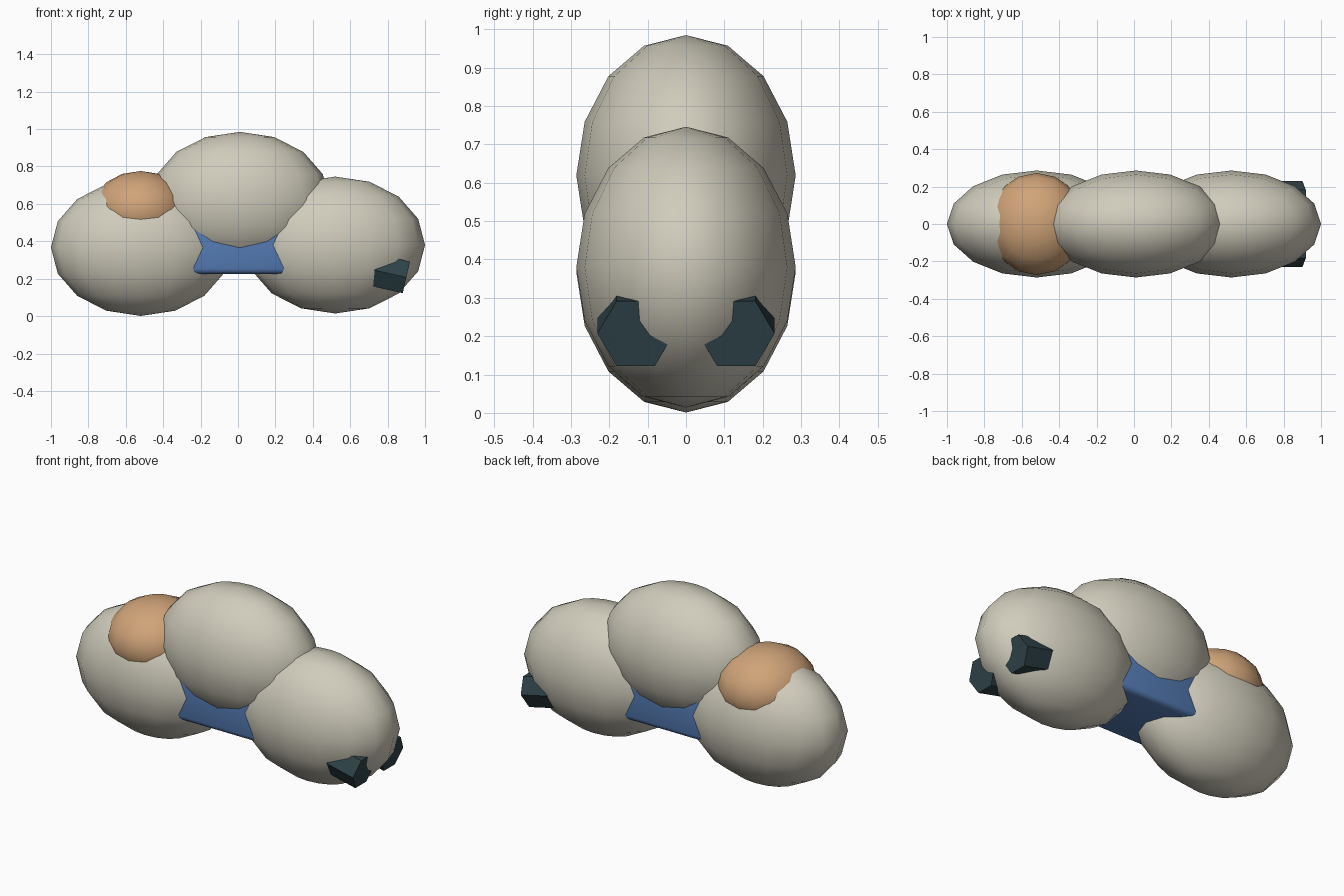
import bpy
import math
from mathutils import Matrix, Vector

if "Cube" in bpy.data.objects:
    bpy.data.objects.remove(bpy.data.objects["Cube"])


def material(name, rgb):
    m = bpy.data.materials.new(name)
    m.diffuse_color = (*rgb, 1)
    m.use_nodes = True
    m.node_tree.nodes["Principled BSDF"].inputs["Base Color"].default_value = m.diffuse_color
    return m


CREAM = material("cream", (0.63, 0.60, 0.50))
ORANGE = material("tan_orange", (0.63, 0.37, 0.19))
BLUE = material("blue", (0.09, 0.20, 0.46))
DARK = material("dark_slate", (0.027, 0.056, 0.065))


def finish(name, mat, angle=None):
    ob = bpy.context.object
    ob.name = name
    ob.data.materials.append(mat)
    if angle:
        bpy.ops.object.shade_smooth_by_angle(angle=math.radians(angle))
    return ob


def ellipsoid(name, centre, radii, mat):
    bpy.ops.mesh.primitive_uv_sphere_add(segments=16, ring_count=8, radius=1, location=centre)
    ob = bpy.context.object
    ob.scale = radii
    bpy.ops.object.transform_apply(location=False, rotation=False, scale=True)
    return finish(name, mat, 60)


# Three overlapping body lobes
LOBE = (0.48, 0.286, 0.366)
ellipsoid("left_lobe", (-0.52, 0, 0.367), LOBE, CREAM)
ellipsoid("middle_lobe", (0.01, 0, 0.619), LOBE, CREAM)
ellipsoid("right_lobe", (0.52, 0, 0.38), LOBE, CREAM)

# Coloured cap bulging out of the left lobe
ellipsoid("cap", (-0.52, 0, 0.57), (0.26, 0.273, 0.206), ORANGE)

# Rounded block joining the lobes underneath
bpy.ops.mesh.primitive_cube_add(size=1, location=(0, 0, 0.365))
block = bpy.context.object
block.scale = (0.56, 0.41, 0.28)
bpy.ops.object.transform_apply(location=False, rotation=False, scale=True)
bevel = block.modifiers.new("rounded", 'BEVEL')
bevel.width = 0.03
bevel.segments = 3
bpy.ops.object.modifier_apply(modifier="rounded")
finish("joining_block", BLUE, 50)

# Pair of hexagonal pegs, tilted slightly downward
axis = Vector((0.975, 0, -0.222)).normalized()
side = Vector((0, 1, 0))
up = axis.cross(side)
turn = Matrix((side, up, axis)).transposed().to_4x4()
if turn.determinant() < 0:
    turn = Matrix((side, -up, axis)).transposed().to_4x4()
LENGTH = 0.28
for label, s in (("near", -1), ("far", 1)):
    bpy.ops.mesh.primitive_cylinder_add(vertices=6, radius=0.1, depth=LENGTH)
    peg = finish(label + "_peg", DARK)
    centre = Vector((0.90, s * 0.131, 0.207)) - axis * LENGTH / 2
    # Put a hexagon corner on the sideways axis
    peg.data.transform(Matrix.Translation(centre) @ turn @ Matrix.Rotation(math.radians(30), 4, 'Z'))
